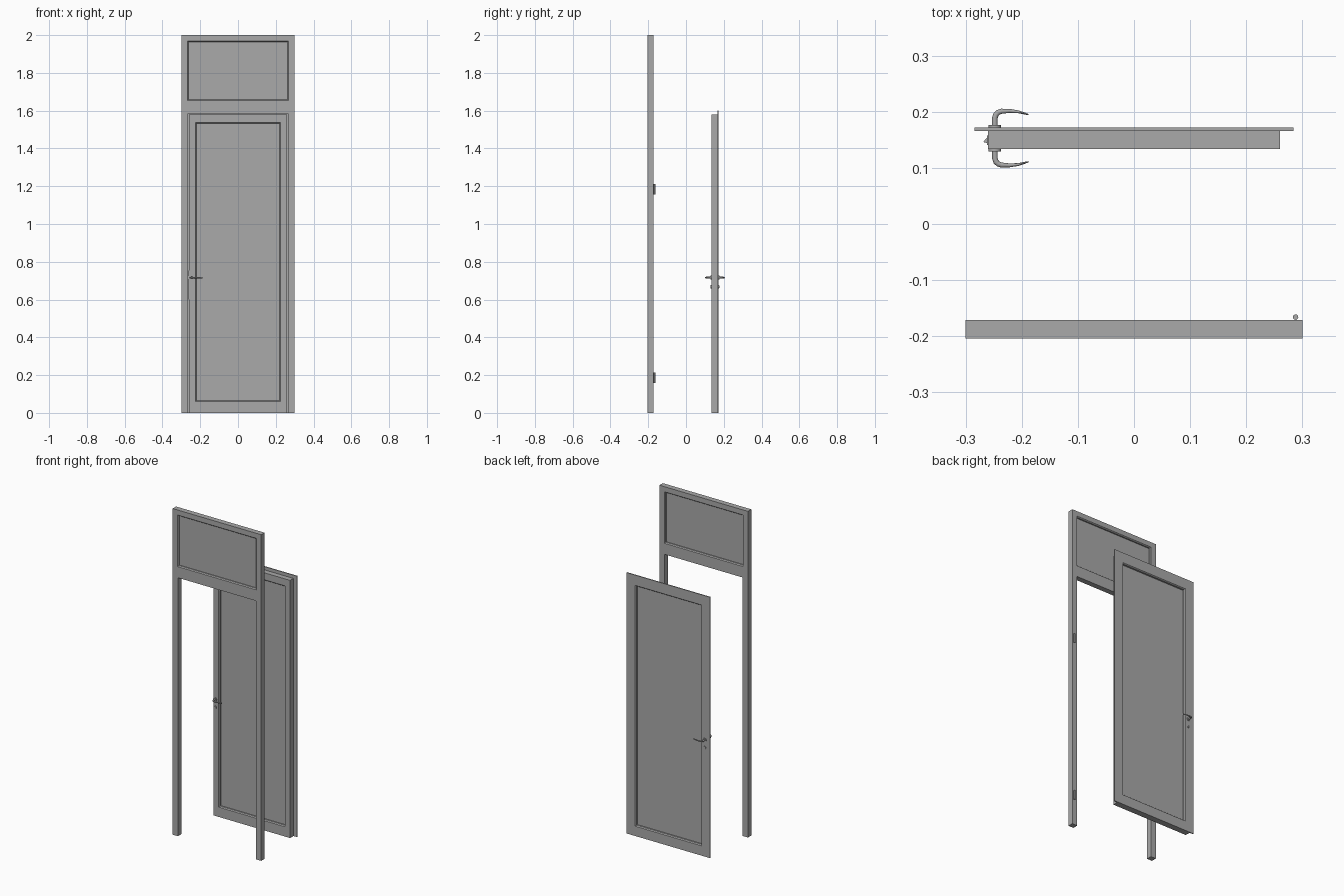
import bpy, bmesh
from math import pi
from mathutils import Vector

cube = bpy.data.objects.get("Cube")
if cube:
    bpy.data.objects.remove(cube, do_unlink=True)

grey = bpy.data.materials.new("plain grey")
grey.use_nodes = True
colour = (0.4, 0.4, 0.4, 1)
grey.diffuse_color = colour
grey.node_tree.nodes["Principled BSDF"].inputs["Base Color"].default_value = colour


def finish(name, bm, smooth=False):
    bmesh.ops.recalc_face_normals(bm, faces=bm.faces)
    mesh = bpy.data.meshes.new(name)
    bm.to_mesh(mesh)
    bm.free()
    mesh.materials.append(grey)
    obj = bpy.data.objects.new(name, mesh)
    bpy.context.collection.objects.link(obj)
    if smooth:
        bpy.ops.object.select_all(action='DESELECT')
        obj.select_set(True)
        bpy.context.view_layer.objects.active = obj
        bpy.ops.object.shade_smooth_by_angle(angle=0.7)
    return obj


def skin(name, rings, capped=True, smooth=False):
    """Join matching rings of points into a surface."""
    bm = bmesh.new()
    loops = [[bm.verts.new(p) for p in ring] for ring in rings]
    n = len(loops[0])
    for a, b in zip(loops, loops[1:]):
        for i in range(n):
            j = (i + 1) % n
            bm.faces.new((a[i], a[j], b[j], b[i]))
    if capped:
        bm.faces.new(loops[0])
        bm.faces.new(loops[-1])
    return finish(name, bm, smooth)


def rect(x, y, z0, z1):
    return [(-x, y, z0), (x, y, z0), (x, y, z1), (-x, y, z1)]


def box(name, lo, hi):
    bm = bmesh.new()
    bmesh.ops.create_cube(bm, size=1)
    lo, hi = Vector(lo), Vector(hi)
    for v in bm.verts:
        v.co = (lo + hi) / 2 + v.co * (hi - lo)
    return finish(name, bm)


def cylinder(name, centre, radius, depth, along_y=False):
    bm = bmesh.new()
    bmesh.ops.create_cone(bm, cap_ends=True, segments=24, radius1=radius,
                          radius2=radius, depth=depth)
    if along_y:
        for v in bm.verts:
            v.co = Vector((v.co.x, v.co.z, v.co.y))
    bmesh.ops.translate(bm, verts=bm.verts, vec=centre)
    return finish(name, bm, True)


# Frame: jambs, then the transom light with chamfered recesses on both faces
FRONT, BACK = -0.204, -0.171
MID = (FRONT + BACK) / 2
for side, s in (("right", -1), ("left", 1)):
    xs = sorted((s * 0.265, s * 0.3))
    box(side + "_jamb", (xs[0], FRONT, 0), (xs[1], BACK, 1.585))

skin("transom_light", [
    rect(0.262, MID - 0.003, 1.658, 1.964),
    rect(0.262, FRONT + 0.006, 1.658, 1.964),
    rect(0.267, FRONT, 1.653, 1.969),
    rect(0.3, FRONT, 1.585, 2.0),
    rect(0.3, BACK, 1.585, 2.0),
    rect(0.267, BACK, 1.653, 1.969),
    rect(0.262, BACK - 0.006, 1.658, 1.964),
    rect(0.262, MID + 0.003, 1.658, 1.964)])

# Door leaf with a rear overlapping lip
skin("door_leaf", [
    rect(0.22, 0.149, 0.065, 1.532),
    rect(0.22, 0.140, 0.065, 1.532),
    rect(0.225, 0.134, 0.06, 1.537),
    rect(0.26, 0.134, 0, 1.58),
    rect(0.26, 0.166, 0, 1.58),
    rect(0.284, 0.166, 0, 1.6),
    rect(0.284, 0.172, 0, 1.6),
    rect(0.225, 0.172, 0.06, 1.537),
    rect(0.22, 0.166, 0.065, 1.532),
    rect(0.22, 0.156, 0.065, 1.532)])

# Hinge barrels on the left jamb
for label, z in (("lower", 0.185), ("upper", 1.183)):
    cylinder(label + "_hinge", (0.288, -0.166, z), 0.0048, 0.055)

# Lock face plate and sloped latch on the door edge
box("lock_plate", (-0.262, 0.141, 0.6), (-0.26, 0.158, 0.755))
skin("latch", [[(-0.26, 0.144, z), (-0.26, 0.156, z), (-0.269, 0.146, z)]
               for z in (0.705, 0.727)])

# Handles: rose, key rose and a bent tapering lever on each face
path = [(0, 0), (0, 0.017), (0.002, 0.023), (0.006, 0.027), (0.012, 0.029),
        (0.026, 0.0295), (0.042, 0.028), (0.053, 0.025), (0.06, 0.023)]
widths = [0.005, 0.005, 0.005, 0.0048, 0.0045, 0.0035, 0.0025, 0.0018, 0.001]
HX, HZ = -0.248, 0.716
circle = bmesh.new()
bmesh.ops.create_circle(circle, segments=12, radius=1)
unit = [(v.co.x, v.co.y) for v in circle.verts]
circle.free()
for label, face, s in (("front", 0.134, -1), ("back", 0.172, 1)):
    cylinder(label + "_rose", (HX, face + s * 0.002, HZ), 0.011, 0.005, True)
    cylinder(label + "_key_rose", (HX, face + s * 0.0015, 0.668), 0.009, 0.004, True)
    box(label + "_keyhole_cover", (HX - 0.0015, face + min(0, s * 0.005), 0.662),
        (HX + 0.0015, face + max(0, s * 0.005), 0.674))
    rings = []
    for i, (px, py) in enumerate(path):
        a = Vector(path[max(i - 1, 0)])
        b = Vector(path[min(i + 1, len(path) - 1)])
        t = (b - a).normalized()
        w = widths[i]
        rings.append([(HX + px + t.y * u * w, face + s * (py - t.x * u * w),
                       HZ + v * max(w, 0.004)) for u, v in unit])
    skin(label + "_lever", rings, smooth=True)
